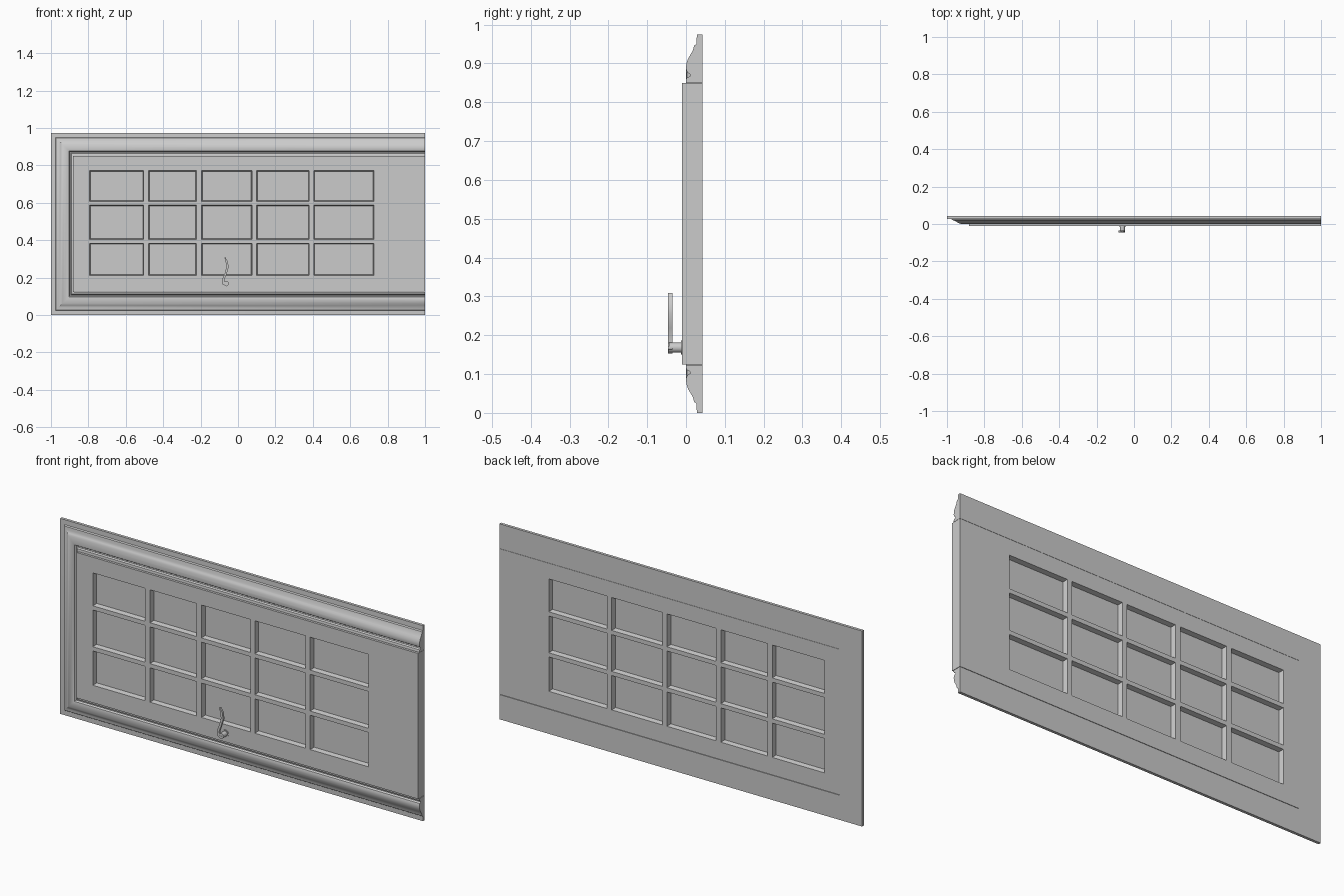
import bpy
import bmesh
from mathutils import Vector

cube = bpy.data.objects.get("Cube")
if cube:
    bpy.data.objects.remove(cube, do_unlink=True)

grey = bpy.data.materials.new("plain grey")
grey.use_nodes = True
grey.diffuse_color = (0.6, 0.6, 0.6, 1)
grey.node_tree.nodes["Principled BSDF"].inputs["Base Color"].default_value = (0.6, 0.6, 0.6, 1)

BACK = 0.042


def finish(name, bm, smooth=False):
    bmesh.ops.recalc_face_normals(bm, faces=bm.faces)
    mesh = bpy.data.meshes.new(name)
    bm.to_mesh(mesh)
    bm.free()
    obj = bpy.data.objects.new(name, mesh)
    bpy.context.collection.objects.link(obj)
    mesh.materials.append(grey)
    if smooth:
        bpy.ops.object.select_all(action="DESELECT")
        obj.select_set(True)
        bpy.context.view_layer.objects.active = obj
        bpy.ops.object.shade_smooth_by_angle(angle=0.6)
    return obj


def sheet(bm, xs, zs, y, flip):
    """Grid of faces whose odd cells are the panes; sinks each pane."""
    rows = [[bm.verts.new((x, y, z)) for x in xs] for z in zs]
    panes = []
    for j in range(len(zs) - 1):
        for i in range(len(xs) - 1):
            quad = [rows[j][i], rows[j][i + 1], rows[j + 1][i + 1], rows[j + 1][i]]
            face = bm.faces.new(quad[::-1] if flip else quad)
            if i % 2 and j % 2:
                panes.append(face)
    bm.normal_update()
    bmesh.ops.inset_individual(bm, faces=panes, thickness=0.006, depth=-0.024)


# Door slab with fifteen recessed panes on both sides
xs = [-0.882, -0.793, -0.505, -0.478, -0.222, -0.194, 0.075, 0.1, 0.38, 0.405, 0.727, 1]
zs = [0.125, 0.212, 0.383, 0.404, 0.587, 0.608, 0.772, 0.85]
bm = bmesh.new()
sheet(bm, xs, zs, -0.01, False)
sheet(bm, xs, zs, BACK, True)
rim = [e for e in bm.edges if e.is_boundary]
bmesh.ops.bridge_loops(bm, edges=rim)
finish("door_slab", bm)

# Moulded casing: one profile mitred round three sides, (inset, y)
profile = [(0, BACK), (0, 0.028), (0.024, 0.027), (0.028, 0.021), (0.04, 0.018),
           (0.052, 0.011), (0.062, 0.005), (0.074, 0.001), (0.088, 0), (0.097, 0.003),
           (0.102, 0.011), (0.107, 0.01), (0.111, 0.002), (0.116, 0), (0.123, 0),
           (0.123, BACK)]
TOP = 0.974
bm = bmesh.new()
corners = [lambda d: (1, d), lambda d: (d - 1, d),
           lambda d: (d - 1, TOP - d), lambda d: (1, TOP - d)]
rings = []
for corner in corners:
    ring = []
    for d, y in profile:
        x, z = corner(d)
        ring.append(bm.verts.new((x, y, z)))
    rings.append(ring)
n = len(profile)
for a, b in zip(rings, rings[1:]):
    for i in range(n):
        bm.faces.new((a[i], a[(i + 1) % n], b[(i + 1) % n], b[i]))
bm.faces.new(rings[0])
bm.faces.new(rings[-1])
finish("casing", bm, True)


# Handle rose and spindle
def round_bar(name, radius, y0, y1, x=-0.062, z=0.168):
    bm = bmesh.new()
    disc = bmesh.ops.create_circle(bm, cap_ends=True, segments=20, radius=radius)
    for v in disc["verts"]:
        v.co = Vector((x + v.co.x, y0, z + v.co.y))
    out = bmesh.ops.extrude_face_region(bm, geom=bm.faces[:])["geom"]
    for v in out:
        if isinstance(v, bmesh.types.BMVert):
            v.co.y = y1
    return finish(name, bm, True)


round_bar("handle_rose", 0.018, -0.013, -0.005)
round_bar("handle_spindle", 0.013, -0.044, -0.005)

# Curved lever, a flat strip following an S shape
points = [(-0.07, 0.308), (-0.06, 0.285), (-0.056, 0.255), (-0.066, 0.22), (-0.078, 0.19),
          (-0.076, 0.168), (-0.062, 0.16), (-0.05, 0.168)]
widths = [0.002, 0.006, 0.006, 0.005, 0.006, 0.007, 0.007, 0.004]
bm = bmesh.new()
loops = []
for i, ((x, z), w) in enumerate(zip(points, widths)):
    ahead = Vector(points[min(i + 1, len(points) - 1)])
    behind = Vector(points[max(i - 1, 0)])
    along = (ahead - behind).normalized()
    side = Vector((along.y, -along.x)) * w
    loops.append([bm.verts.new((x + s * side.x, y, z + s * side.y))
                  for s, y in ((-1, -0.046), (1, -0.046), (1, -0.035), (-1, -0.035))])
for a, b in zip(loops, loops[1:]):
    for i in range(4):
        bm.faces.new((a[i], a[(i + 1) % 4], b[(i + 1) % 4], b[i]))
bm.faces.new(loops[0])
bm.faces.new(loops[-1])
finish("handle_lever", bm, True)
